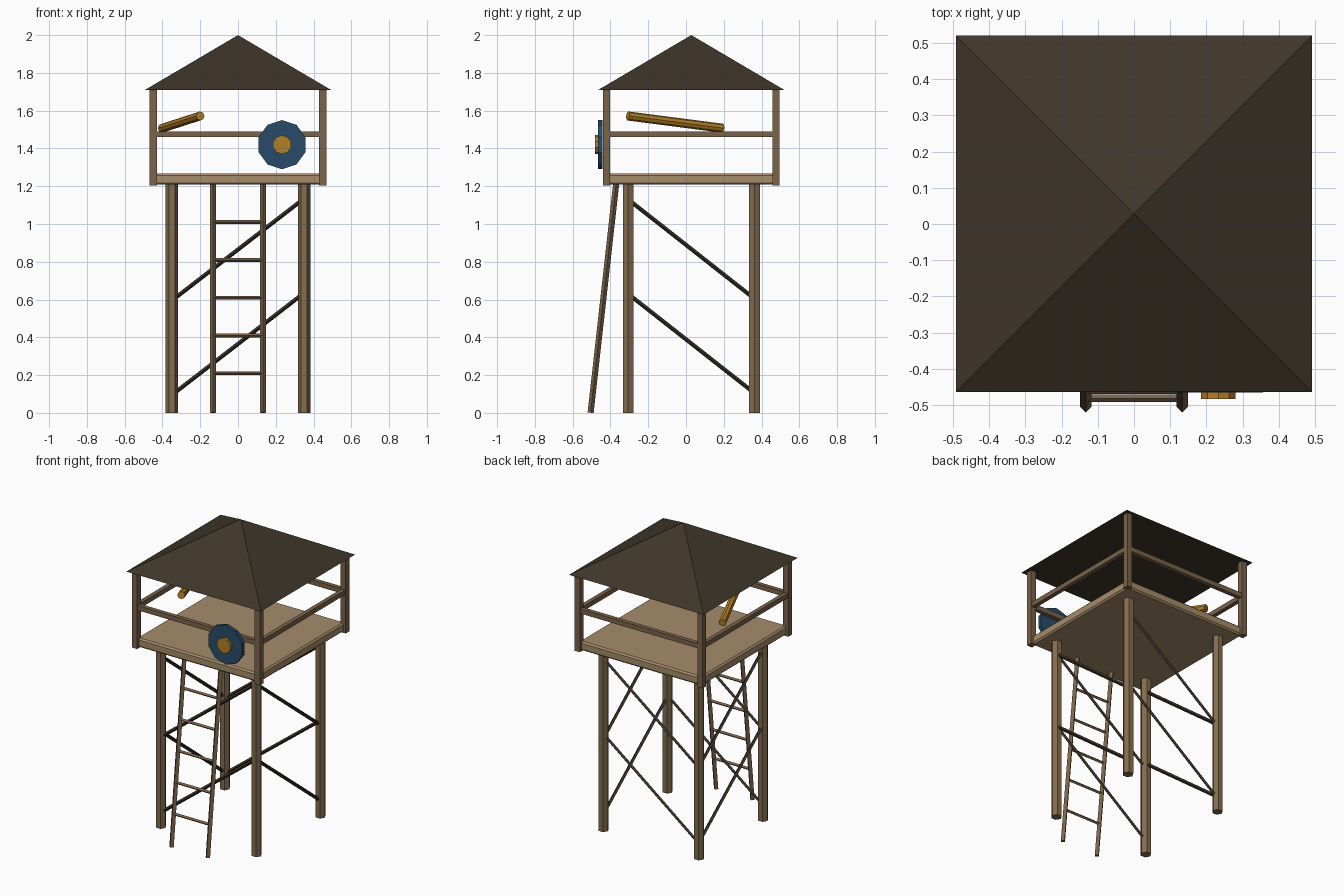
import bpy, bmesh, math
from mathutils import Vector, Matrix

if "Cube" in bpy.data.objects:
    bpy.data.objects.remove(bpy.data.objects["Cube"])

CY = 0.028  # y centre of the tower itself


def mat(name, r, g, b):
    m = bpy.data.materials.new(name)
    lin = [((c / 255 + 0.055) / 1.055) ** 2.4 for c in (r, g, b)]
    m.diffuse_color = (*lin, 1)
    m.use_nodes = True
    m.node_tree.nodes["Principled BSDF"].inputs["Base Color"].default_value = m.diffuse_color
    return m


WOOD = mat("leg wood", 132, 109, 80)
FRAME = mat("frame wood", 122, 99, 75)
PLANK = mat("floor plank", 166, 140, 106)
BRACE = mat("dark brace", 58, 50, 39)
ROOF = mat("dark roof", 64, 54, 42)
BLUE = mat("shield blue", 40, 75, 105)
GOLD = mat("golden brass", 180, 128, 38)


def finish(name, bm, m):
    bmesh.ops.recalc_face_normals(bm, faces=bm.faces[:])
    me = bpy.data.meshes.new(name)
    bm.to_mesh(me)
    bm.free()
    me.materials.append(m)
    ob = bpy.data.objects.new(name, me)
    bpy.context.collection.objects.link(ob)
    return ob


def rod(name, a, b, r, n, m, ref=(1, 0, 0)):
    """n-sided prism from a to b, first corner pointing towards ref."""
    a, b = Vector(a), Vector(b)
    d = (b - a).normalized()
    u = Vector(ref)
    u = (u - d * u.dot(d)).normalized()
    v = d.cross(u)
    bm = bmesh.new()
    rings = []
    for p in (a, b):
        rings.append([bm.verts.new(p + r * (u * math.cos(t) + v * math.sin(t)))
                      for t in (2 * math.pi * i / n for i in range(n))])
    for i in range(n):
        j = (i + 1) % n
        bm.faces.new((rings[0][i], rings[0][j], rings[1][j], rings[1][i]))
    bm.faces.new(rings[0])
    bm.faces.new(rings[1])
    return finish(name, bm, m)


def box(name, c, s, m, bevel=0):
    bm = bmesh.new()
    bmesh.ops.create_cube(bm, size=1, matrix=Matrix.Translation(c) @ Matrix.Diagonal((*s, 1)))
    if bevel:
        bmesh.ops.bevel(bm, geom=bm.edges[:], offset=bevel, segments=1, affect='EDGES')
    return finish(name, bm, m)


LX, LY, P = 0.35, 0.334, 0.449

# legs and corner posts
for sx in (-1, 1):
    for sy in (-1, 1):
        x, y = sx * LX, CY + sy * LY
        rod("leg", (x, y, 0), (x, y, 1.22), 0.033, 6, WOOD)
        box("corner_post", (sx * P, CY + sy * P, 1.4575), (0.038, 0.038, 0.505), FRAME)

# diagonal braces, two tiers on each side
for s in (-1, 1):
    for z in (0.095, 0.595):
        y = CY + s * LY
        rod("brace_x", (-LX, y, z), (LX, y, z + 0.54), 0.011, 4, BRACE, (0, 1, 0))
        rod("brace_y", (s * LX, CY - LY, z + 0.535), (s * LX, CY + LY, z + 0.01),
            0.011, 4, BRACE)

# platform and railings
box("platform", (0, CY, 1.238), (0.9, 0.9, 0.06), PLANK, 0.01)
for s in (-1, 1):
    box("rail_x", (0, CY + s * P, 1.475), (2 * P - 0.03, 0.028, 0.031), FRAME)
    box("rail_y", (s * P, CY, 1.475), (0.028, 2 * P - 0.03, 0.031), FRAME)

# pyramid roof
bm = bmesh.new()
bmesh.ops.create_cone(bm, cap_ends=True, segments=4, radius1=0.4925 * math.sqrt(2), radius2=0,
                      depth=0.29, matrix=Matrix.Translation((0, CY, 1.855)) @ Matrix.Rotation(math.pi / 4, 4, 'Z'))
finish("roof", bm, ROOF)

# leaning ladder
lean = lambda z: -0.505 + 0.135 * z / 1.21
for s in (-1, 1):
    rod("ladder_side", (s * 0.133, lean(0), 0.001), (s * 0.133, lean(1.22), 1.22), 0.016, 4, FRAME)
for i in range(5):
    z = 0.21 + 0.2 * i
    rod("ladder_rung", (-0.133, lean(z), z), (0.133, lean(z), z), 0.010, 4, FRAME, (0, 0, 1))

# round shield with boss on the front rail
rod("shield", (0.233, -0.441, 1.42), (0.233, -0.465, 1.42), 0.13, 10, BLUE, (0, 0, 1))
rod("shield_boss", (0.233, -0.45, 1.42), (0.233, -0.483, 1.42), 0.05, 10, GOLD, (0, 0, 1))

# brass tube resting on the left side
rod("brass_tube", (-0.402, 0.194, 1.507), (-0.2, -0.308, 1.572), 0.024, 8, GOLD, (0, 0, 1))
